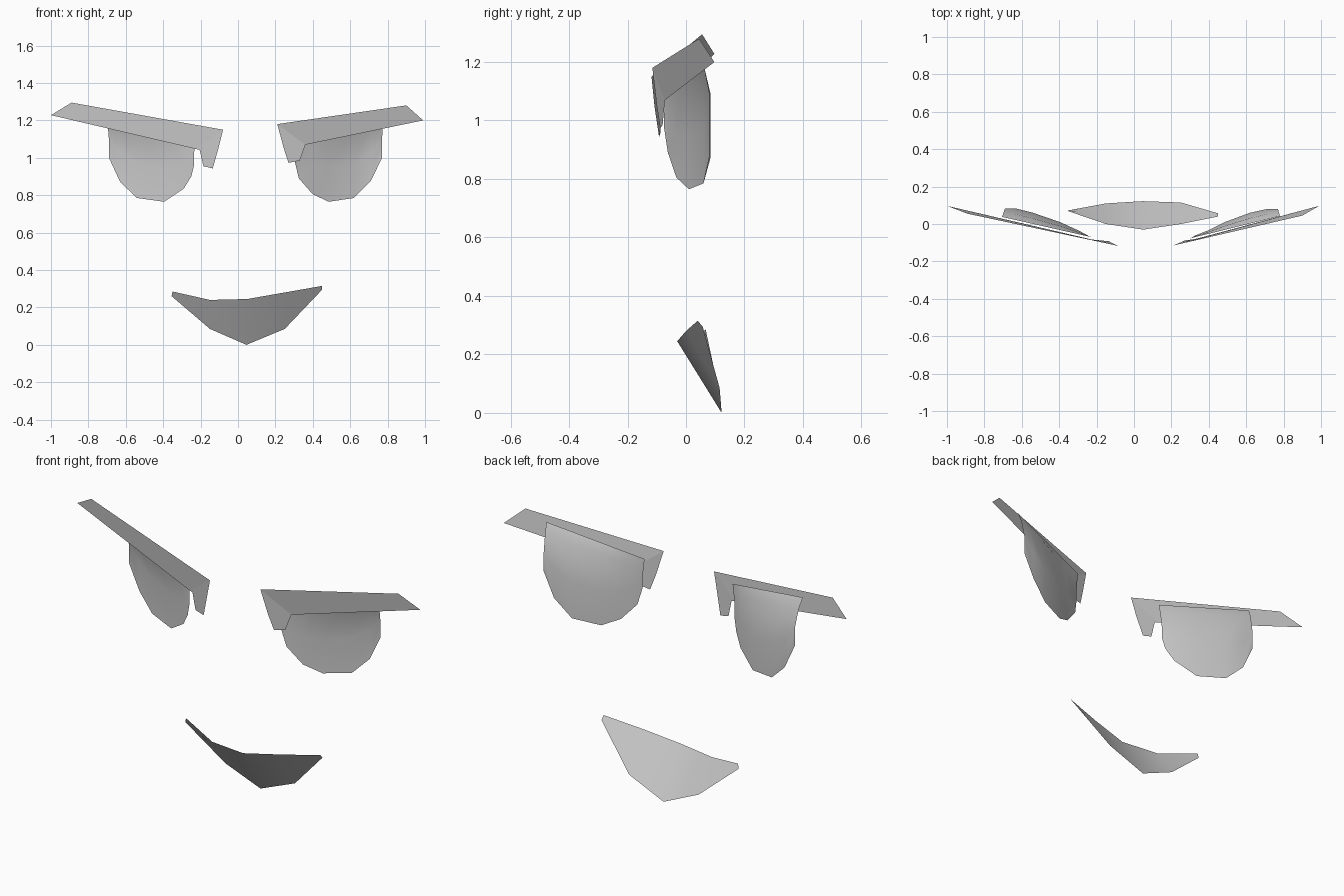
import bpy, bmesh

cube = bpy.data.objects.get("Cube")
if cube:
    bpy.data.objects.remove(cube, do_unlink=True)

# Single pale grey material
grey = bpy.data.materials.new("pale_grey")
grey.use_nodes = True
colour = (0.6, 0.6, 0.6, 1)
grey.diffuse_color = colour
grey.node_tree.nodes["Principled BSDF"].inputs["Base Color"].default_value = colour


def make_object(name, bm, smooth):
    """Turn a sheet into an object whose faces point to the front."""
    bmesh.ops.remove_doubles(bm, verts=bm.verts, dist=0.0005)
    bmesh.ops.recalc_face_normals(bm, faces=bm.faces)
    if sum(f.normal.y * f.calc_area() for f in bm.faces) > 0:
        bmesh.ops.reverse_faces(bm, faces=bm.faces)
    mesh = bpy.data.meshes.new(name)
    bm.to_mesh(mesh)
    bm.free()
    mesh.materials.append(grey)
    for p in mesh.polygons:
        p.use_smooth = smooth
    obj = bpy.data.objects.new(name, mesh)
    bpy.context.collection.objects.link(obj)
    return obj


def loft(name, rows):
    """Smooth sheet through rows of points."""
    bm = bmesh.new()
    grid = [[bm.verts.new(p) for p in row] for row in rows]
    for a, b in zip(grid, grid[1:]):
        for i in range(len(a) - 1):
            bm.faces.new((a[i], a[i + 1], b[i + 1], b[i]))
    return make_object(name, bm, True)


def brow(name, bar, tooth):
    """Flat bar with a small tooth hanging from its inner end."""
    bm = bmesh.new()
    b = [bm.verts.new(p) for p in bar]
    t = [bm.verts.new(p) for p in tooth]
    bm.faces.new(b)
    bm.faces.new([b[0], b[3]] + t)
    return make_object(name, bm, False)


def eye(name, columns, inner_top, outer_top):
    """Curved plate, open at the top, where it folds forward to the brow."""
    x0, x1 = columns[0][0], columns[-1][0]
    rows = [[], [], [], []]
    for x, y, z in columns:
        t = (x - x0) / (x1 - x0)
        top = [a + (b - a) * t for a, b in zip(inner_top, outer_top)]
        lip = z + (top[2] - 0.05 - z) * 1.0
        rows[0].append((x, y, z))
        rows[1].append((x, y, z + (lip - z) * 0.5))
        rows[2].append(((x + top[0]) / 2, top[1] + (y - top[1]) * 0.5, lip))
        rows[3].append(top)
    return loft(name, rows)


# Brows: inner top, outer top, outer tip, inner bottom, then the tooth
brow("left_brow",
     [(.21, -.115, 1.18), (.90, .045, 1.28), (.99, .097, 1.20), (.36, -.072, 1.07)],
     [(.33, -.08, .985), (.27, -.088, .973), (.245, -.10, 1.05)])
brow("right_brow",
     [(-.08, -.118, 1.15), (-.89, .055, 1.295), (-1.0, .097, 1.228), (-.225, -.083, 1.047)],
     [(-.205, -.085, 1.042), (-.185, -.088, .955), (-.135, -.092, .943), (-.105, -.108, 1.05)])

# Eyes: lower outline from the inner to the outer side
eye("left_eye",
    [(.305, -.075, .975), (.325, -.062, .89), (.40, -.033, .805), (.485, .01, .765),
     (.62, .06, .785), (.71, .08, .875), (.77, .08, 1.0)],
    (.295, -.078, 1.13), (.78, .042, 1.24))
eye("right_eye",
    [(-.235, -.068, .96), (-.25, -.06, .90), (-.29, -.038, .835), (-.395, .01, .765),
     (-.54, .06, .785), (-.63, .083, .87), (-.69, .083, 1.0)],
    (-.22, -.072, 1.14), (-.705, .038, 1.24))

# Mouth: upper rim sits forward, lower rim sweeps back
upper = [(-.35, .068, .285), (-.15, .0, .24), (.05, -.03, .245), (.25, .0, .28), (.45, .04, .315)]
lower = [(-.355, .072, .26), (-.15, .11, .085), (.045, .122, .0), (.25, .115, .085), (.45, .057, .295)]
middle = [[(p + q) / 2 for p, q in zip(a, b)] for a, b in zip(upper, lower)]
loft("mouth", [upper, middle, lower])
